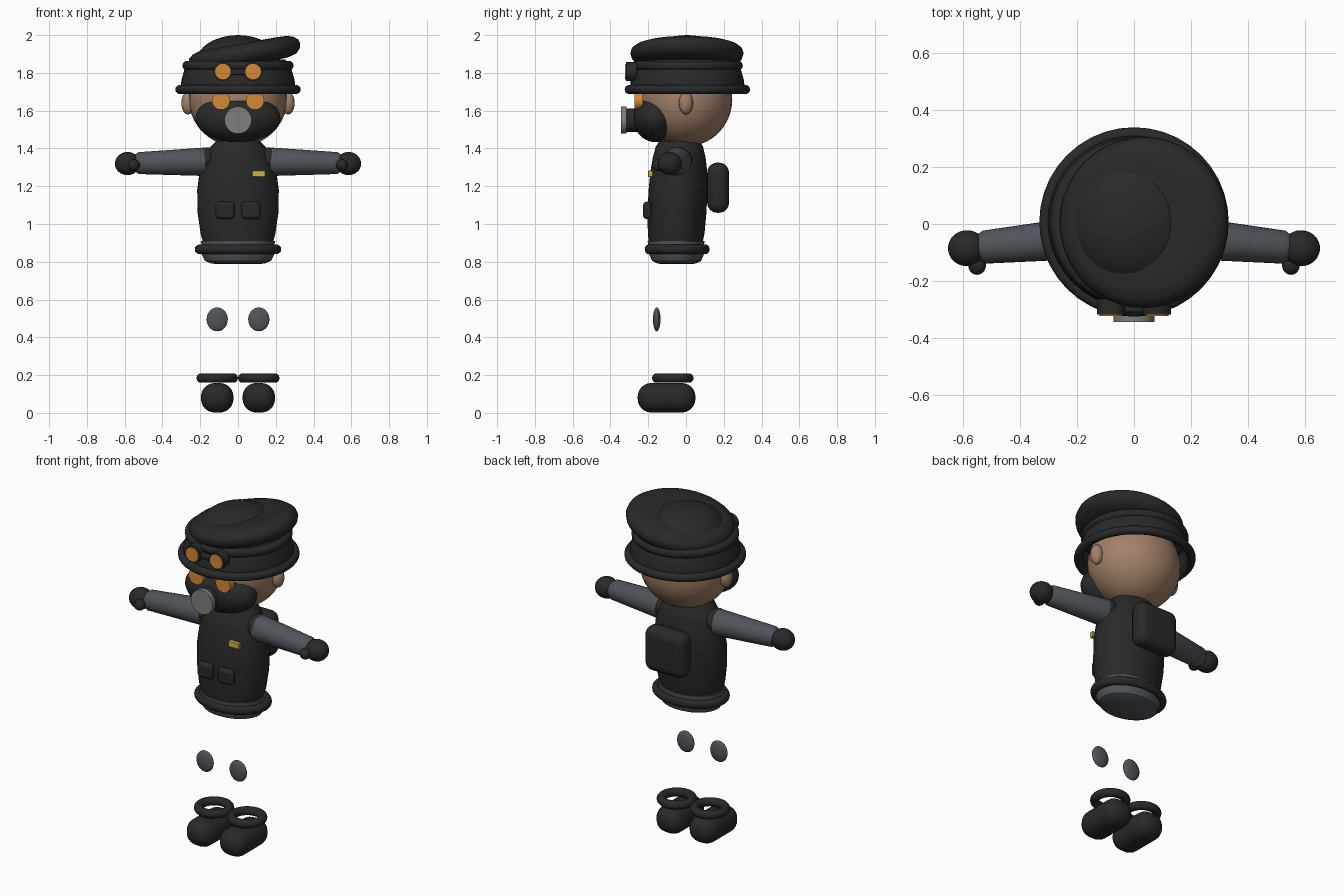
import bpy, bmesh
from math import sin, cos, pi, radians
from mathutils import Vector

cube = bpy.data.objects.get("Cube")
if cube:
    bpy.data.objects.remove(cube, do_unlink=True)


def material(name, r, g, b):
    m = bpy.data.materials.new(name)
    m.use_nodes = True
    m.diffuse_color = (r, g, b, 1)
    bsdf = next(n for n in m.node_tree.nodes if n.type == 'BSDF_PRINCIPLED')
    bsdf.inputs["Base Color"].default_value = (r, g, b, 1)
    bsdf.inputs["Roughness"].default_value = 0.7
    return m


COAL = material("charcoal", .022, .022, .022)
SLATE = material("slate cloth", .08, .09, .105)
SKIN = material("skin", .36, .215, .14)
AMBER = material("amber glass", .65, .25, .04)
STEEL = material("steel grey", .2, .215, .2)
BRASS = material("brass", .6, .45, .07)
parts = []


def finish(name, mat, obj=None):
    obj = obj or bpy.context.object
    obj.name = obj.data.name = name
    obj.data.materials.append(mat)
    parts.append(obj)
    return obj


def ball(name, mat, loc, radii):
    bpy.ops.mesh.primitive_uv_sphere_add(segments=32, ring_count=20, location=loc)
    bpy.context.object.scale = radii
    return finish(name, mat)


def torus(name, mat, loc, major, minor, scale_y=1):
    bpy.ops.mesh.primitive_torus_add(location=loc, major_radius=major, minor_radius=minor,
                                     major_segments=40, minor_segments=14)
    bpy.context.object.scale.y = scale_y
    return finish(name, mat)


def disc(name, mat, loc, radius, depth):
    # Cylinder facing forward
    bpy.ops.mesh.primitive_cylinder_add(vertices=32, radius=radius, depth=depth,
                                        location=loc, rotation=(pi / 2, 0, 0))
    return finish(name, mat)


def box(name, mat, loc, size, bevel):
    bpy.ops.mesh.primitive_cube_add(size=1, location=loc)
    obj = bpy.context.object
    for v in obj.data.vertices:
        v.co = Vector(a * b for a, b in zip(v.co, size))
    mod = obj.modifiers.new("rounding", 'BEVEL')
    mod.width, mod.segments = bevel, 6
    return finish(name, mat)


def rings(name, mat, sections, loc=(0, 0, 0), segments=40):
    # Loft of ellipses given as (x radius, y radius, y centre, height), bottom to top
    bm = bmesh.new()
    loops = []
    for rx, ry, cy, z in sections:
        angles = [2 * pi * i / segments for i in range(segments)]
        loops.append([bm.verts.new((rx * cos(a), cy + ry * sin(a), z)) for a in angles])
    for low, high in zip(loops, loops[1:]):
        for i in range(segments):
            j = (i + 1) % segments
            bm.faces.new((low[i], low[j], high[j], high[i]))
    bm.faces.new(loops[-1])
    if name != "hat_band":
        bm.faces.new(loops[0][::-1])
    mesh = bpy.data.meshes.new(name)
    bm.to_mesh(mesh)
    bm.free()
    obj = bpy.data.objects.new(name, mesh)
    bpy.context.collection.objects.link(obj)
    obj.location = loc
    return finish(name, mat, obj)


# Head and face
ball("head", SKIN, (0, 0, 1.66), (.26, .245, .25))
ball("face_mask", COAL, (0, -.16, 1.56), (.225, .12, .127))
disc("filter_body", COAL, (0, -.27, 1.55), .062, .1)
disc("filter_cap", STEEL, (0, -.33, 1.55), .072, .028)

# Hat: brim, band, roll and slanted crown
torus("hat_brim", COAL, (0, .007, 1.712), .308, .024)
rings("hat_band", COAL, [(.305, .305, .007, 1.70), (.30, .30, .007, 1.76),
                         (.28, .28, .007, 1.83), (.25, .25, .007, 1.87)])
torus("hat_roll", COAL, (0, .007, 1.838), .268, .026)
ball("hat_dome", COAL, (0, .005, 1.85), (.225, .24, .15))
crown = rings("hat_crown", COAL,
              [(r, r, 0, z) for r, z in ((.12, -.06), (.22, -.058), (.27, -.045), (.292, -.022),
                                         (.3, .003), (.293, .027), (.27, .045), (.235, .056),
                                         (.18, .058), (.08, .054))], (.035, .005, 1.9))
crown.rotation_euler.y = radians(-10)

# Goggles resting on the hat
box("goggle_bridge", COAL, (0, -.295, 1.805), (.1, .03, .03), .008)

# Torso, belt and gear
rings("trousers", SLATE, [(.06, .04, -.05, .787), (.14, .1, -.05, .79), (.175, .13, -.05, .805),
                          (.192, .145, -.05, .84), (.195, .15, -.053, .91)])
rings("vest", COAL, [(.184, .142, -.055, .897), (.198, .15, -.052, .95), (.214, .156, -.048, 1.06),
                     (.216, .156, -.042, 1.18), (.203, .15, -.038, 1.28), (.18, .14, -.036, 1.35),
                     (.145, .125, -.035, 1.41), (.115, .105, -.035, 1.44)])
torus("belt", COAL, (0, -.047, .866), .204, .025, .75)
box("backpack", COAL, (0, .17, 1.192), (.27, .115, .265), .052)
box("name_plate", BRASS, (.11, -.188, 1.266), (.07, .024, .034), .003)

# Mirrored parts
for side, s in (("left", 1), ("right", -1)):
    ball(side + "_ear", SKIN, (s * .265, 0, 1.64), (.035, .037, .06))
    disc(side + "_eye_lens", AMBER, (s * .09, -.25, 1.653), .048, .045)
    disc(side + "_goggle_rim", COAL, (s * .08, -.29, 1.807), .05, .054)
    disc(side + "_goggle_lens", AMBER, (s * .08, -.318, 1.807), .041, .008)
    box(side + "_pocket", COAL, (s * .068, -.205, 1.072), (.1, .045, .092), .02)

    # Arm
    ball(side + "_shoulder", COAL, (s * .165, -.045, 1.34), (.052, .078, .066))
    start, end = Vector((s * .15, -.045, 1.33)), Vector((s * .545, -.083, 1.322))
    length = (end - start).length
    sleeve = rings(side + "_sleeve", SLATE,
                   [(r, r, 0, z) for r, z in ((.05, 0), (.075, .03), (.058, length - .02),
                                              (.045, length))], start, 28)
    sleeve.rotation_euler = (end - start).to_track_quat('Z', 'Y').to_euler()
    ball(side + "_glove", COAL, (s * .585, -.085, 1.32), (.067, .063, .061))
    ball(side + "_thumb", COAL, (s * .55, -.145, 1.312), (.031, .033, .031))

    # Knee pad and boot
    ball(side + "_knee_pad", SLATE, (s * .11, -.155, .495), (.056, .02, .063))
    torus(side + "_boot_cuff", COAL, (s * .11, -.07, .184), .085, .025)
    box(side + "_boot", COAL, (s * .11, -.103, .08), (.172, .306, .156), .072)

# Smooth shading with crisp edges
bpy.ops.object.select_all(action='DESELECT')
for obj in parts:
    obj.select_set(True)
bpy.context.view_layer.objects.active = parts[0]
bpy.ops.object.shade_smooth_by_angle(angle=radians(40))
